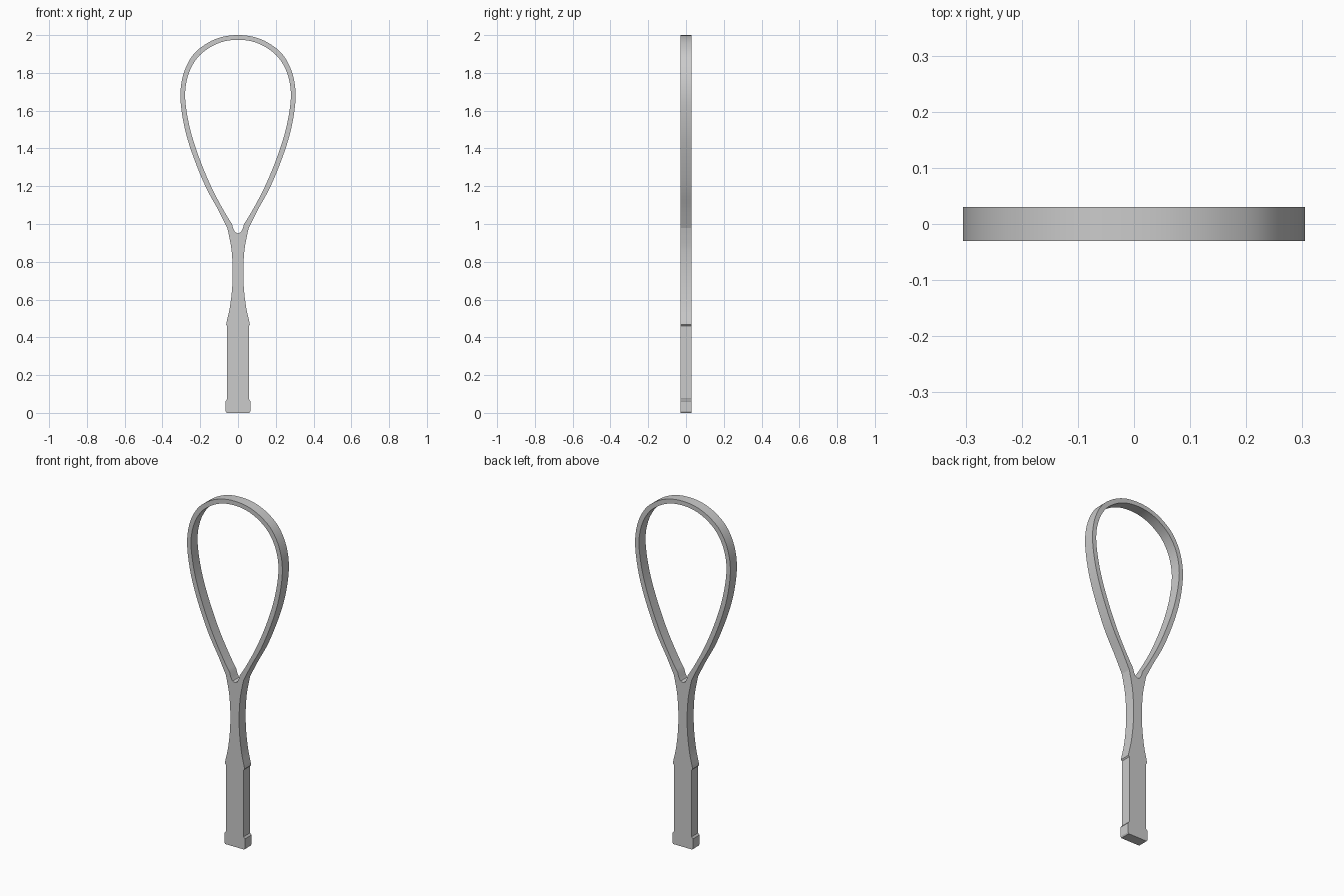
import bpy
import bmesh
from mathutils import Vector

if "Cube" in bpy.data.objects:
    bpy.data.objects.remove(bpy.data.objects["Cube"], do_unlink=True)

HALF_DEPTH = 0.03

grey = bpy.data.materials.new("plain_grey")
grey.use_nodes = True
COLOUR = (0.6, 0.6, 0.6, 1)
grey.diffuse_color = COLOUR
grey.node_tree.nodes["Principled BSDF"].inputs["Base Color"].default_value = COLOUR


def smooth_path(points, steps, mirror_end=False):
    """Catmull-Rom path through (x, z) points; mirror_end keeps it level at x = 0."""
    p = [Vector(q) for q in points]
    tail = Vector((-p[-2].x, p[-2].y)) if mirror_end else 2 * p[-1] - p[-2]
    p = [2 * p[0] - p[1]] + p + [tail]
    path = []
    for a, b, c, d in zip(p, p[1:], p[2:], p[3:]):
        for k in range(steps):
            t = k / steps
            path.append(b + ((c - a) * t + (2*a - 5*b + 4*c - d) * t**2
                             + (3*b - a - 3*c + d) * t**3) / 2)
    return path + [p[-2]]


def build_part(name, outer, inner=None, cap=False):
    """Flat slab between two edges on the +x half, mirrored to the other half."""
    solid = inner is None
    inner = inner or [(0, q[1]) for q in outer]
    bm = bmesh.new()
    rows = []
    for o, i in zip(outer, inner):
        rows.append([bm.verts.new((q[0], y, q[1]))
                     for q in (i, o) for y in (-HALF_DEPTH, HALF_DEPTH)])
    for (a, b, c, d), (e, f, g, h) in zip(rows, rows[1:]):
        bm.faces.new((a, c, g, e))
        bm.faces.new((b, f, h, d))
        bm.faces.new((c, d, h, g))
        if not solid:
            bm.faces.new((a, e, f, b))
    if cap:
        a, b, c, d = rows[0]
        bm.faces.new((a, b, d, c))
    mesh = bpy.data.meshes.new(name)
    bm.to_mesh(mesh)
    bm.free()
    mesh.materials.append(grey)
    obj = bpy.data.objects.new(name, mesh)
    bpy.context.collection.objects.link(obj)
    bpy.ops.object.select_all(action="DESELECT")
    obj.select_set(True)
    bpy.context.view_layer.objects.active = obj
    bpy.ops.object.shade_smooth_by_angle(angle=0.5)
    mirror = obj.modifiers.new("mirror", "MIRROR")
    mirror.use_clip = True
    return obj


# Handle with a flared butt and a raised collar
build_part("handle", [(0.06, 0), (0.065, 0.008), (0.065, 0.063), (0.057, 0.073),
                      (0.057, 0.46), (0.063, 0.467), (0.06, 0.483)], cap=True)

# Slim waisted shaft, notched at the top where the hoop forks
shaft = smooth_path([(0.06, 0.483), (0.043, 0.56), (0.031, 0.66), (0.028, 0.76),
                     (0.034, 0.86), (0.046, 0.93), (0.057, 0.98)], 5)
top = len(shaft) - 1
shaft_core = [(0, 0.483 + (0.95 - 0.483) * i / top) for i in range(top + 1)]
obj = build_part("shaft", shaft, shaft_core)
# open the inside wall along the centre line
bm = bmesh.new()
bm.from_mesh(obj.data)
wall = [f for f in bm.faces if all(abs(v.co.x) < 1e-5 for v in f.verts)]
bmesh.ops.delete(bm, geom=wall, context="FACES")
bm.to_mesh(obj.data)
bm.free()

# Teardrop hoop
hoop_outer = smooth_path([(0.057, 0.98), (0.105, 1.075), (0.175, 1.205), (0.245, 1.38),
                          (0.287, 1.53), (0.305, 1.68), (0.287, 1.80), (0.238, 1.895),
                          (0.165, 1.956), (0.085, 1.99), (0, 2)], 7, True)
hoop_inner = smooth_path([(0, 0.95), (0.075, 1.07), (0.15, 1.215), (0.218, 1.385),
                          (0.261, 1.535), (0.28, 1.68), (0.263, 1.79), (0.218, 1.876),
                          (0.153, 1.932), (0.08, 1.965), (0, 1.975)], 7, True)
# round the crotch of the fork
hoop_inner[1] = Vector((0.014, 0.955))
hoop_inner[2] = Vector((0.025, 0.975))
build_part("hoop", hoop_outer, hoop_inner)
